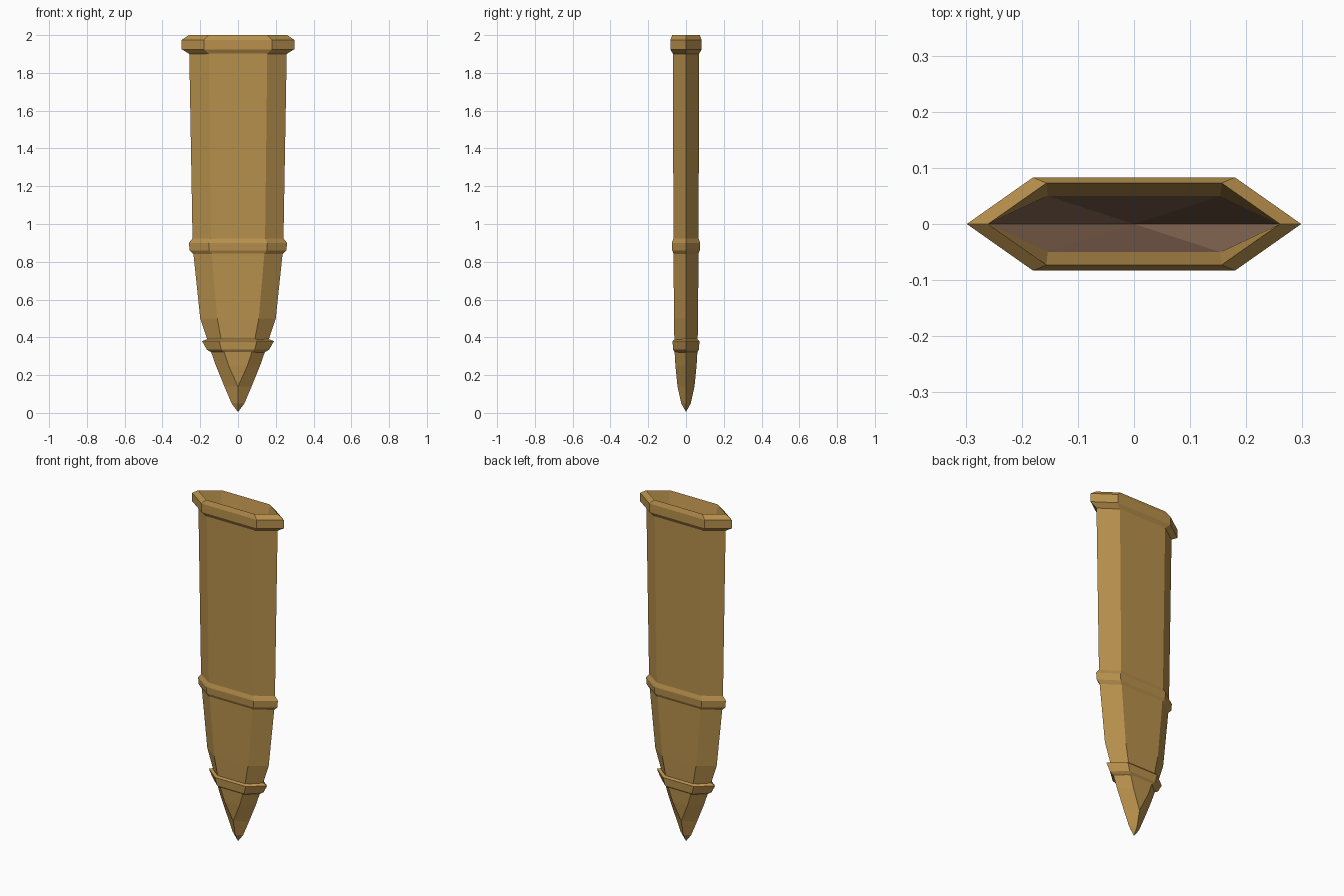
import bpy, bmesh

if "Cube" in bpy.data.objects:
    bpy.data.objects.remove(bpy.data.objects["Cube"])


def material(name, rgb):
    m = bpy.data.materials.new(name)
    m.diffuse_color = (*rgb, 1)
    m.use_nodes = True
    m.node_tree.nodes["Principled BSDF"].inputs["Base Color"].default_value = m.diffuse_color
    return m


gold = material("aged gold", (0.48, 0.28, 0.073))
brown = material("dark lining", (0.22, 0.125, 0.08))


def loft(name, rings, mat, closed=False, apex=None):
    """Skin flattened hexagons given as (z, half width, flat half width, half depth)."""
    bm = bmesh.new()
    loops = []
    for z, w, f, d in rings:
        pts = [(w, 0), (f, d), (-f, d), (-w, 0), (-f, -d), (f, -d)]
        loops.append([bm.verts.new((x, y, z)) for x, y in pts])
    pairs = list(zip(loops, loops[1:]))
    if closed:
        pairs.append((loops[-1], loops[0]))
    for a, b in pairs:
        for i in range(6):
            j = (i + 1) % 6
            bm.faces.new((a[j], a[i], b[i], b[j]))
    if apex is not None:
        tip = bm.verts.new((0, 0, apex))
        for i in range(6):
            bm.faces.new((loops[-1][(i + 1) % 6], loops[-1][i], tip))
    bmesh.ops.remove_doubles(bm, verts=bm.verts, dist=0.0005)
    bmesh.ops.dissolve_degenerate(bm, edges=bm.edges, dist=0.0001)
    if closed:
        bmesh.ops.recalc_face_normals(bm, faces=bm.faces)
    me = bpy.data.meshes.new(name)
    bm.to_mesh(me)
    bm.free()
    me.materials.append(mat)
    ob = bpy.data.objects.new(name, me)
    bpy.context.collection.objects.link(ob)
    return ob


# Long sheath and tapering lower half, from the mouth down
body = [(1.91, .258, .155, .070), (.88, .24, .143, .066),
        (.50, .20, .110, .064), (.35, .15, .082, .061)]
loft("sheath_body", [(z, w, f, d) for z, w, f, d in body], gold)

# Pointed tip, flat face closing into a centre ridge
loft("sheath_tip", [(.35, .152, .082, .062), (.25, .117, .050, .056),
                    (.14, .072, 0, .045), (.05, .034, 0, .025)], gold, apex=0.005)

# Mouth rim, bevelled above and below, sloping into the opening
loft("mouth_rim", [(1.90, .257, .154, .069), (1.925, .298, .18, .083),
                   (1.975, .298, .18, .083), (2.0, .26, .156, .073),
                   (1.90, .258, .154, .05)], gold)

# Dark pocket inside the mouth
loft("mouth_lining", [(1.90, .258, .154, .05)], brown, apex=1.65)

# Middle band
loft("middle_band", [(.84, .236, .140, .064), (.86, .256, .152, .073),
                     (.90, .260, .155, .075), (.925, .240, .143, .066)],
     gold, closed=True)

# Lower band, flared upward
loft("lower_band", [(.32, .140, .073, .058), (.335, .165, .088, .069),
                    (.38, .190, .100, .071), (.39, .165, .090, .062)],
     gold, closed=True)
